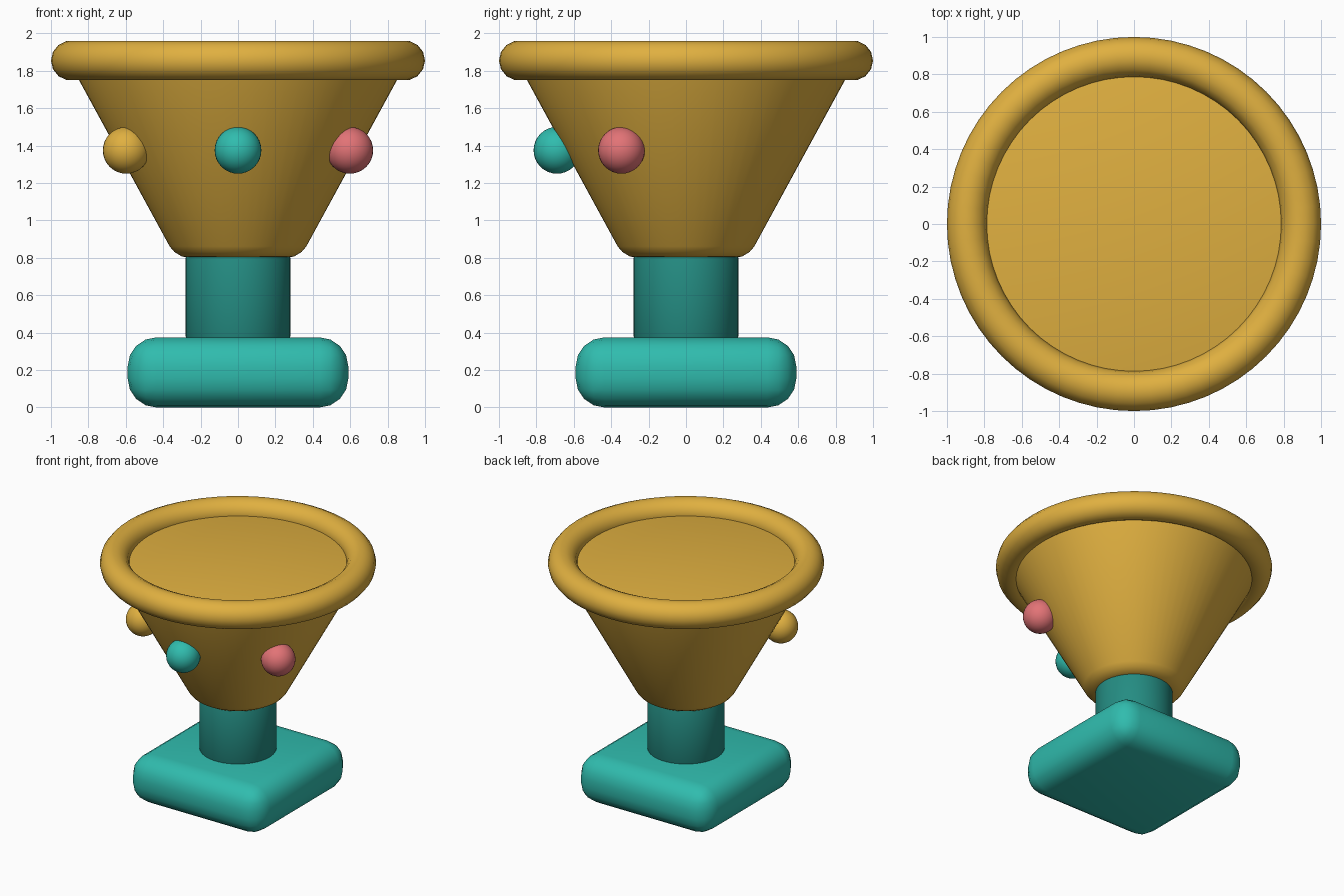
import bpy, bmesh, math

if "Cube" in bpy.data.objects:
    bpy.data.objects.remove(bpy.data.objects["Cube"])


def material(name, r, g, b):
    lin = [((c / 255 + 0.055) / 1.055) ** 2.4 for c in (r, g, b)]
    m = bpy.data.materials.new(name)
    m.diffuse_color = (*lin, 1)
    m.use_nodes = True
    m.node_tree.nodes["Principled BSDF"].inputs["Base Color"].default_value = m.diffuse_color
    return m


GOLD = material("gold", 224, 176, 64)
TEAL = material("teal", 48, 188, 174)
DARK_TEAL = material("dark teal", 36, 140, 130)
PINK = material("pink", 226, 115, 118)


def finish(name, mat, bevel=0.0, segments=4):
    """Name and colour the active object, round its hard edges and smooth it."""
    ob = bpy.context.object
    ob.name = ob.data.name = name
    bpy.ops.object.transform_apply(location=False, rotation=True, scale=True)
    if bevel:
        bm = bmesh.new()
        bm.from_mesh(ob.data)
        hard = [e for e in bm.edges if e.calc_face_angle(0) > math.radians(30)]
        bmesh.ops.bevel(bm, geom=hard, offset=bevel, segments=segments,
                        profile=0.5, affect='EDGES', clamp_overlap=True)
        bm.to_mesh(ob.data)
        bm.free()
    ob.data.materials.clear()
    ob.data.materials.append(mat)
    bpy.ops.object.shade_smooth_by_angle(angle=math.radians(35))
    return ob


# Square rounded base
bpy.ops.mesh.primitive_cube_add(size=1, location=(0, 0, 0.1875))
bpy.context.object.scale = (1.18, 1.18, 0.375)
finish("base", TEAL, bevel=0.155, segments=4)

# Stem
bpy.ops.mesh.primitive_cylinder_add(vertices=64, radius=0.28, depth=0.46,
                                    location=(0, 0, 0.59))
finish("stem", DARK_TEAL, bevel=0.02, segments=2)

# Flared bowl, closed by a flat top inside the rim
bpy.ops.mesh.primitive_cone_add(vertices=64, radius1=0.332, radius2=0.91,
                                depth=1.06, location=(0, 0, 1.33))
finish("bowl", GOLD, bevel=0.07, segments=3)

# Rounded rim
bpy.ops.mesh.primitive_torus_add(major_radius=0.893, minor_radius=0.107,
                                 major_segments=64, minor_segments=14,
                                 location=(0, 0, 1.855))
finish("rim", GOLD)

# Round gems set around the front of the bowl
for name, mat, degrees in (("left_gem", GOLD, 210),
                           ("front_gem", TEAL, 270),
                           ("right_gem", PINK, 330)):
    a = math.radians(degrees)
    bpy.ops.mesh.primitive_uv_sphere_add(
        segments=32, ring_count=16, radius=0.125,
        location=(0.69 * math.cos(a), 0.69 * math.sin(a), 1.375))
    finish(name, mat)
